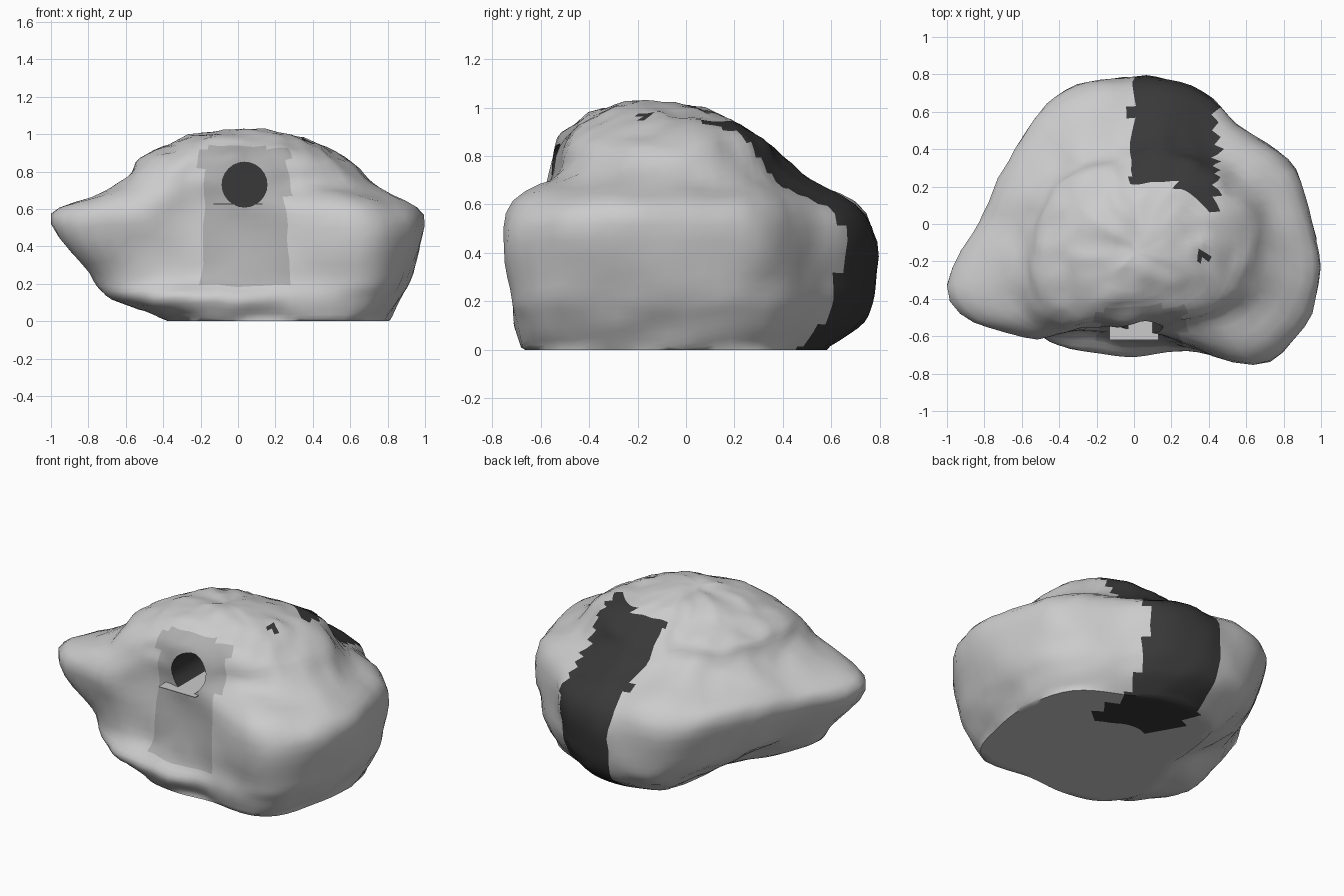
import bpy, bmesh, math
from mathutils import Vector, noise

if "Cube" in bpy.data.objects:
    bpy.data.objects.remove(bpy.data.objects["Cube"])

# Outline radii every 22.5 degrees (from +x, anticlockwise), one row per height
RINGS = [
    (0.00, [.80, .77, .64, .61, .57, .50, .36, .29, .27, .36, .52, .63, .65, .69, .89, .83]),
    (0.12, [.87, .83, .73, .73, .73, .68, .53, .46, .48, .72, .77, .74, .715, .74, .95, .92]),
    (0.26, [.92, .87, .76, .79, .77, .77, .68, .63, .66, .86, .77, .63, .61, .70, 1.0, .98]),
    (0.56, [.95, .87, .74, .77, .74, .78, .755, .75, .83, 1.065, .84, .61, .57, .68, 1.0, 1.04]),
    (0.73, [.71, .63, .53, .49, .44, .45, .47, .52, .58, .68, .74, .60, .56, .58, .70, .76]),
    (0.87, [.58, .52, .42, .36, .30, .32, .38, .43, .48, .57, .63, .56, .52, .53, .58, .59]),
    (0.97, [.34, .27, .20, .15, .12, .14, .18, .24, .28, .35, .41, .43, .41, .39, .40, .39]),
]
COLS, STEPS = 80, 5
PEAK = Vector((0.02, -0.16, 1.03))


def catmull(a, b, c, d, t):
    return 0.5 * (2*b + (c-a)*t + (2*a-5*b+4*c-d)*t*t + (3*b-a-3*c+d)*t**3)


def around(row, j):
    f = j / COLS * 16
    i = int(f)
    return catmull(*(row[(i + k) % 16] for k in (-1, 0, 1, 2)), f - i)


def polar(r, j, z):
    a = 2 * math.pi * j / COLS
    return Vector((r * math.cos(a), r * math.sin(a), z))


def material(name, v):
    m = bpy.data.materials.new(name)
    m.diffuse_color = (v, v, v, 1)
    m.use_nodes = True
    m.node_tree.nodes["Principled BSDF"].inputs["Base Color"].default_value = m.diffuse_color
    return m


def make_object(name, bm):
    me = bpy.data.meshes.new(name)
    bm.to_mesh(me)
    bm.free()
    ob = bpy.data.objects.new(name, me)
    bpy.context.collection.objects.link(ob)
    return ob


# Rock rows: flat underside, lofted sides, closing crown
key = [[polar(around(r, j), j, z) for j in range(COLS)] for z, r in RINGS]
base_mid = Vector((0.2, -0.05, 0))
rows = [[base_mid.lerp(p, s) for p in key[0]] for s in (0.2, 0.4, 0.6, 0.8, 0.93)]
n = len(key)
for i in range(n - 1):
    ks = [key[max(0, min(n - 1, i + k))] for k in (-1, 0, 1, 2)]
    for s in range(STEPS):
        rows.append([catmull(*(k[j] for k in ks), s / STEPS) for j in range(COLS)])
for s in (1, .8, .6, .4, .2):
    row = [PEAK.lerp(p, s) for p in key[-1]]
    for p in row:
        p.z = PEAK.z - 0.06 * s * s
    rows.append(row)


def weather(p):
    # Bumps grow finer and stronger toward the crown
    if p.z < 0.01:
        return Vector((p.x, p.y, 0))
    broad = noise.noise_vector(p * 4) * 0.022
    fine = noise.noise_vector(p * 9) * (0.02 if p.z > 0.72 else 0.01)
    q = p + broad + fine
    q.z = max(q.z, 0)
    return q


bm = bmesh.new()
grid = [[bm.verts.new(weather(p)) for p in row] for row in rows]
for a, b in zip(grid, grid[1:]):
    for j in range(COLS):
        k = (j + 1) % COLS
        bm.faces.new((a[j], a[k], b[k], b[j]))
low, top = bm.verts.new(base_mid), bm.verts.new(weather(PEAK))
for j in range(COLS):
    k = (j + 1) % COLS
    bm.faces.new((low, grid[0][k], grid[0][j]))
    bm.faces.new((top, grid[-1][j], grid[-1][k]))

# Dark stripe down the back, mid grey patch on the front, dark fleck on top
for f in bm.faces:
    c = f.calc_center_median()
    f.smooth = True
    start = 0.23 if c.x < 0.2 else 0.23 - 0.7 * (c.x - 0.2)
    stripe = -0.02 < c.x < 0.44 and c.y > start
    fleck = c.z > 0.5 and math.hypot(c.x - 0.37, c.y + 0.17) < 0.028
    if stripe or fleck:
        f.material_index = 1
    elif -0.2 < c.x < 0.27 and c.y < -0.4 and 0.2 < c.z < 0.93:
        f.material_index = 2
bmesh.ops.recalc_face_normals(bm, faces=bm.faces)
rock = make_object("rock", bm)
mats = [material(*m) for m in (("rock_grey", 0.8), ("dark_stripe", 0.04), ("front_patch", 0.42))]
for m in mats:
    rock.data.materials.append(m)

# Dark entrance tunnel
bpy.ops.mesh.primitive_cylinder_add(vertices=24, radius=0.12, depth=0.6,
                                    location=(0.035, -0.5, 0.73), rotation=(math.pi / 2, 0, 0))
cutter = bpy.context.object
cutter.hide_render = True
for m in mats:
    cutter.data.materials.append(m)
for f in cutter.data.polygons:
    f.material_index = 1
mod = rock.modifiers.new("entrance", 'BOOLEAN')
mod.operation, mod.object, mod.solver = 'DIFFERENCE', cutter, 'EXACT'
bpy.context.view_layer.objects.active = rock
bpy.ops.object.modifier_apply(modifier=mod.name)
bpy.data.objects.remove(cutter)

bpy.ops.object.select_all(action='DESELECT')
rock.select_set(True)
bpy.context.view_layer.objects.active = rock
bpy.ops.object.shade_smooth_by_angle(angle=math.radians(50))

# Thin ledge at the mouth of the tunnel
bpy.ops.mesh.primitive_cube_add(size=1, location=(0, -0.46, 0.627))
ledge = bpy.context.object
ledge.name = "entrance_ledge"
ledge.scale = (0.26, 0.32, 0.004)
